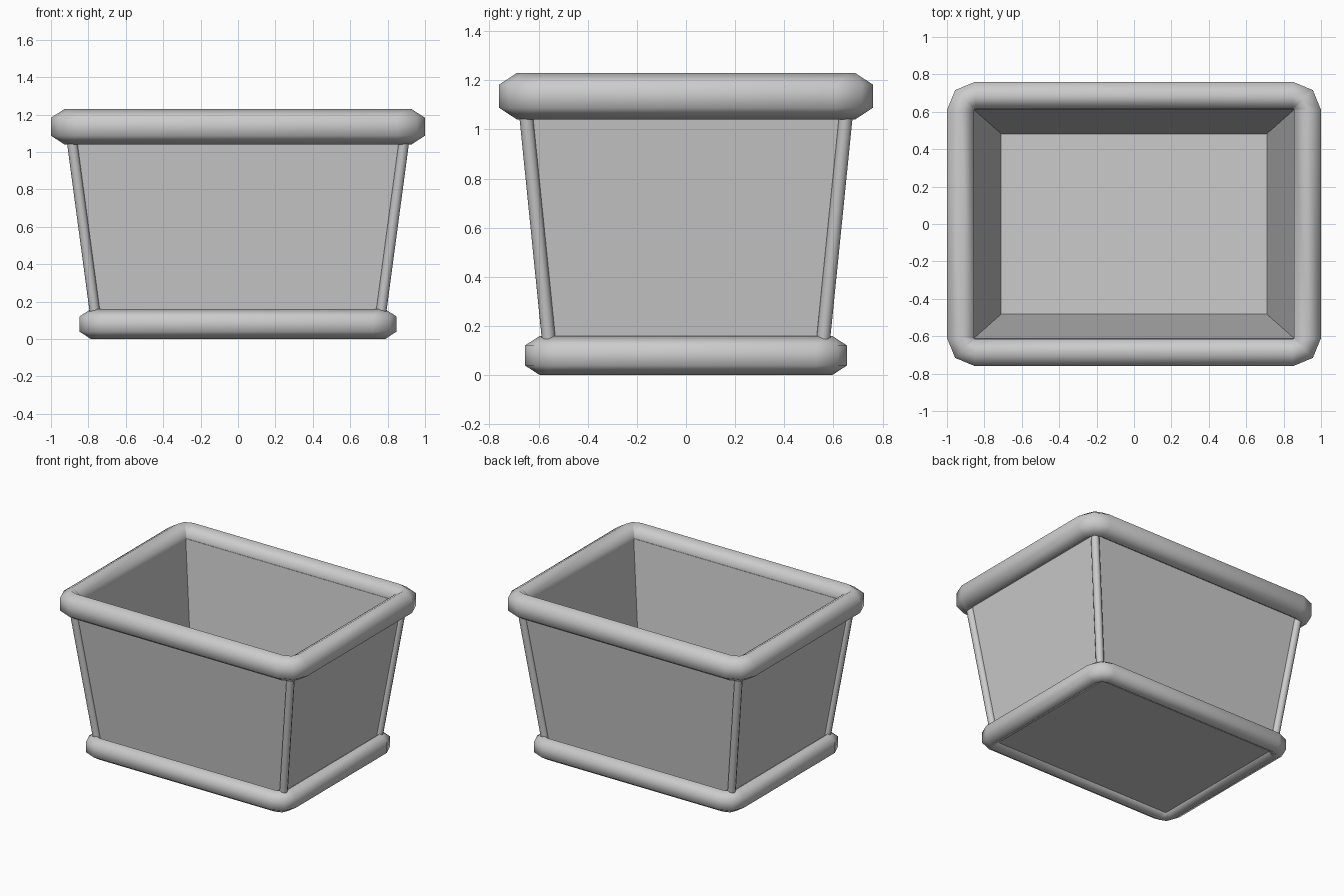
import bpy, bmesh
from math import cos, sin, pi
from mathutils import Vector

if "Cube" in bpy.data.objects:
    bpy.data.objects.remove(bpy.data.objects["Cube"])


def finish(name, bm, smooth):
    bmesh.ops.recalc_face_normals(bm, faces=bm.faces)
    for f in bm.faces:
        f.smooth = smooth
    me = bpy.data.meshes.new(name)
    bm.to_mesh(me)
    bm.free()
    ob = bpy.data.objects.new(name, me)
    bpy.context.collection.objects.link(ob)
    return ob


def bridge(bm, a, b):
    n = len(a)
    for i in range(n):
        bm.faces.new((a[i], a[(i + 1) % n], b[(i + 1) % n], b[i]))


def ring(name, cx, cy, d_in, d_out, z0, z1):
    """Six-sided tube swept round a rectangle with two-step rounded corners."""
    mid, zc, h = (d_in + d_out) / 2, (z0 + z1) / 2, (z1 - z0) / 2
    section = [(d_out, -h / 2), (d_out, h / 2), (mid, h),
               (d_in, h / 2), (d_in, -h / 2), (mid, -h)]
    bm = bmesh.new()
    loops = []
    for k, (sx, sy) in enumerate([(1, 1), (-1, 1), (-1, -1), (1, -1)]):
        for s in range(3):
            a = k * pi / 2 + s * pi / 4
            loops.append([bm.verts.new((sx * cx + d * cos(a), sy * cy + d * sin(a), zc + z))
                          for d, z in section])
    for i in range(len(loops)):
        bridge(bm, loops[i], loops[(i + 1) % len(loops)])
    return finish(name, bm, True)


# Tapered open box with wall thickness and a thin floor
bm = bmesh.new()
levels = [(0.75, 0.548, 0.035), (0.90, 0.660, 1.14), (0.857, 0.612, 1.14), (0.71, 0.482, 0.05)]
rects = [[bm.verts.new((sx * x, sy * y, z)) for sx, sy in ((1, 1), (-1, 1), (-1, -1), (1, -1))]
         for x, y, z in levels]
for lo, hi in zip(rects, rects[1:]):
    bridge(bm, lo, hi)
bm.faces.new(rects[0])
bm.faces.new(rects[-1])
finish("planter_body", bm, False)

# Rounded rims at the top and the foot
ring("top_rim", 0.85, 0.61, 0.005, 0.15, 1.04, 1.23)
ring("base_rim", 0.722, 0.53, 0.003, 0.126, 0.0, 0.16)

# Slim leaning posts on the four corners
for name, sx, sy in (("front_left", -1, -1), ("front_right", 1, -1),
                     ("back_left", -1, 1), ("back_right", 1, 1)):
    bm = bmesh.new()
    r = 0.028
    ends = []
    for x, y, z in ((0.758, 0.553, 0.09), (0.896, 0.657, 1.12)):
        ends.append([bm.verts.new(Vector((sx * x + r * cos(i * pi / 4), sy * y + r * sin(i * pi / 4), z)))
                     for i in range(8)])
    bridge(bm, *ends)
    finish(name + "_post", bm, True)
